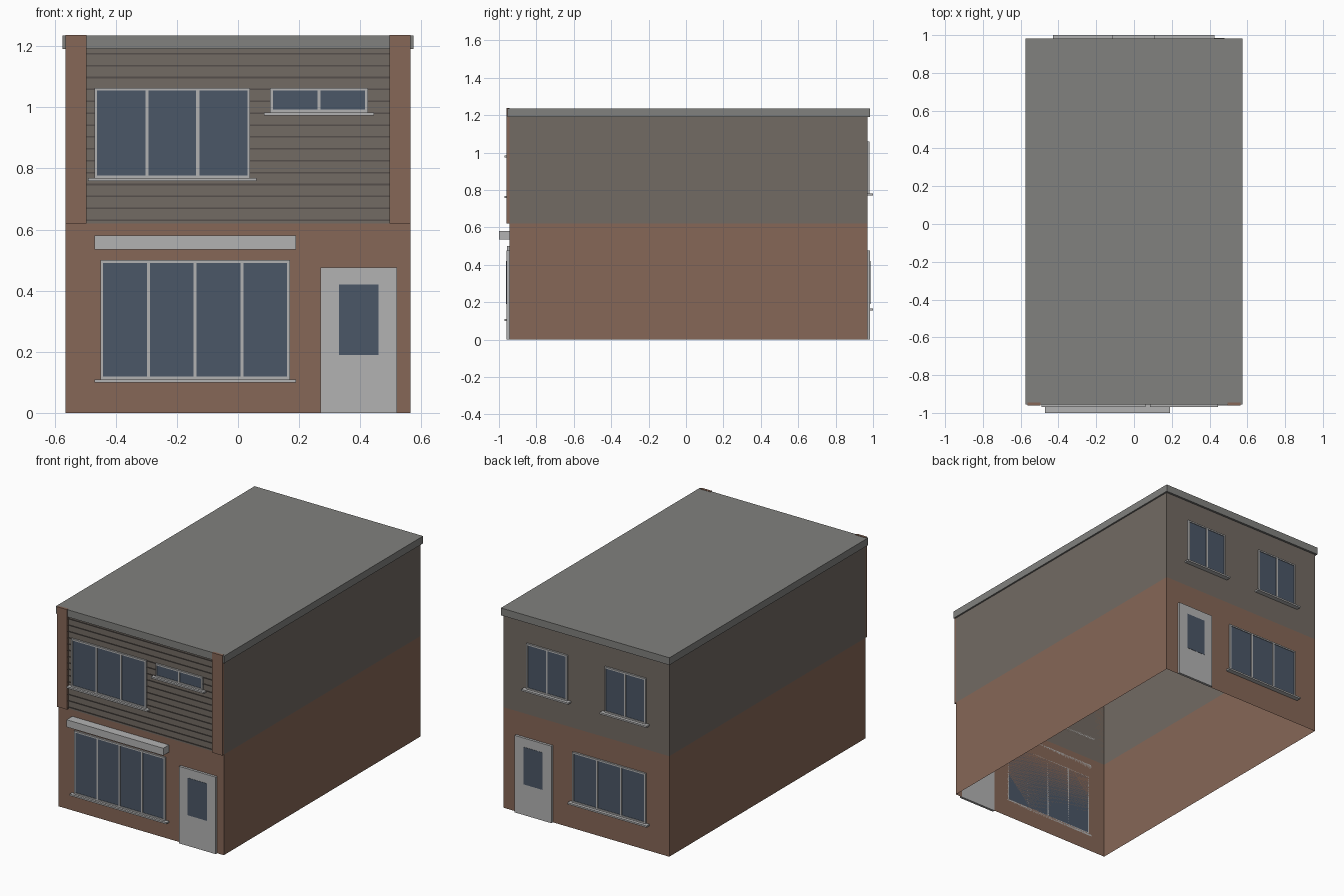
import bpy, bmesh

if "Cube" in bpy.data.objects:
    bpy.data.objects.remove(bpy.data.objects["Cube"])

FRONT, BACK = -0.945, 0.97      # wall planes
W, FLOOR, TOP = 0.565, 0.62, 1.19


def mat(name, r, g, b):
    m = bpy.data.materials.new(name)
    m.diffuse_color = (r, g, b, 1)
    m.use_nodes = True
    m.node_tree.nodes["Principled BSDF"].inputs["Base Color"].default_value = m.diffuse_color
    return m


BRICK = mat("brick", 0.24, 0.135, 0.095)
SIDING = mat("siding", 0.17, 0.145, 0.125)
GROOVE = mat("groove", 0.09, 0.078, 0.07)
ROOF = mat("roof", 0.22, 0.22, 0.21)
TRIM = mat("trim", 0.45, 0.45, 0.45)
GLASS = mat("glass", 0.07, 0.095, 0.135)


def finish(name, bm, *mats):
    me = bpy.data.meshes.new(name)
    bm.to_mesh(me)
    bm.free()
    for m in mats:
        me.materials.append(m)
    ob = bpy.data.objects.new(name, me)
    bpy.context.collection.objects.link(ob)
    return ob


def add_box(bm, x, y, z):
    y = sorted(y)
    vs = bmesh.ops.create_cube(bm, size=1)["verts"]
    for v in vs:
        v.co = [r[0] + (c + 0.5) * (r[1] - r[0]) for c, r in zip(v.co, (x, y, z))]


def boxes(name, m, *specs):
    bm = bmesh.new()
    for s in specs:
        add_box(bm, *s)
    return finish(name, bm, m)


def depth(wall, a, b):
    # distances outward from a wall -> y range
    s = -1 if wall < 0 else 1
    return (wall + s * a, wall + s * b)


def window(name, wall, x0, x1, z0, z1, panes, sill):
    f, h = 0.009, 0.005
    d = depth(wall, 0, 0.011)
    bars = [((x0, x1), d, (z0, z0 + f)), ((x0, x1), d, (z1 - f, z1)),
            ((x0, x0 + f), d, (z0 + f, z1 - f)), ((x1 - f, x1), d, (z0 + f, z1 - f))]
    for i in range(1, panes):
        c = x0 + h + (x1 - x0 - 2 * h) * i / panes
        bars.append(((c - h, c + h), d, (z0 + f, z1 - f)))
    boxes(name + "_frame", TRIM, *bars)
    boxes(name + "_glass", GLASS, ((x0 + f, x1 - f), depth(wall, 0, 0.007), (z0 + f, z1 - f)))
    boxes(name + "_sill", TRIM, ((x0 - 0.02, x1 + 0.02), depth(wall, 0, sill), (z0 - 0.01, z0)))


def door(name, wall, x0):
    boxes(name, TRIM, ((x0, x0 + 0.25), depth(wall, 0, 0.015), (0, 0.475)))
    boxes(name + "_glass", GLASS, ((x0 + 0.06, x0 + 0.19), depth(wall, 0.01, 0.0165), (0.19, 0.42)))


# walls: open shell, brick below and siding above
bm = bmesh.new()
corners = [(-W, FRONT), (W, FRONT), (W, BACK), (-W, BACK)]
rings = [[bm.verts.new((x, y, z)) for x, y in corners] for z in (0, FLOOR, TOP)]
for k in range(2):
    for i in range(4):
        j = (i + 1) % 4
        face = bm.faces.new((rings[k][i], rings[k][j], rings[k + 1][j], rings[k + 1][i]))
        face.material_index = k
finish("walls", bm, BRICK, SIDING)

# roof slab and brick piers
boxes("roof", ROOF, ((-0.575, 0.575), (-0.955, 0.983), (TOP, 1.235)))
boxes("front_piers", BRICK, *[(x, (-0.96, FRONT), (FLOOR, 1.237))
                              for x in ((-W, -0.495), (0.495, W))])

# cladding lines on the upper front
boxes("cladding_lines", GROOVE, *[((-0.495, 0.495), (-0.949, FRONT), (z, z + 0.005))
                                  for z in [0.628 + 0.0389 * i for i in range(15)]])

# front openings
window("shop_window", FRONT, -0.45, 0.17, 0.11, 0.50, 4, 0.025)
window("upper_window", FRONT, -0.47, 0.04, 0.768, 1.063, 3, 0.025)
window("small_window", FRONT, 0.105, 0.425, 0.983, 1.063, 2, 0.025)
door("front_door", FRONT, 0.27)
boxes("awning_box", TRIM, ((-0.47, 0.19), (-1.0, FRONT), (0.535, 0.58)))

# back openings
window("back_window", BACK, -0.41, 0.09, 0.165, 0.475, 3, 0.03)
window("back_upper_left", BACK, 0.125, 0.405, 0.78, 1.06, 2, 0.03)
window("back_upper_right", BACK, -0.41, -0.13, 0.78, 1.06, 2, 0.03)
door("back_door", BACK, 0.23)
